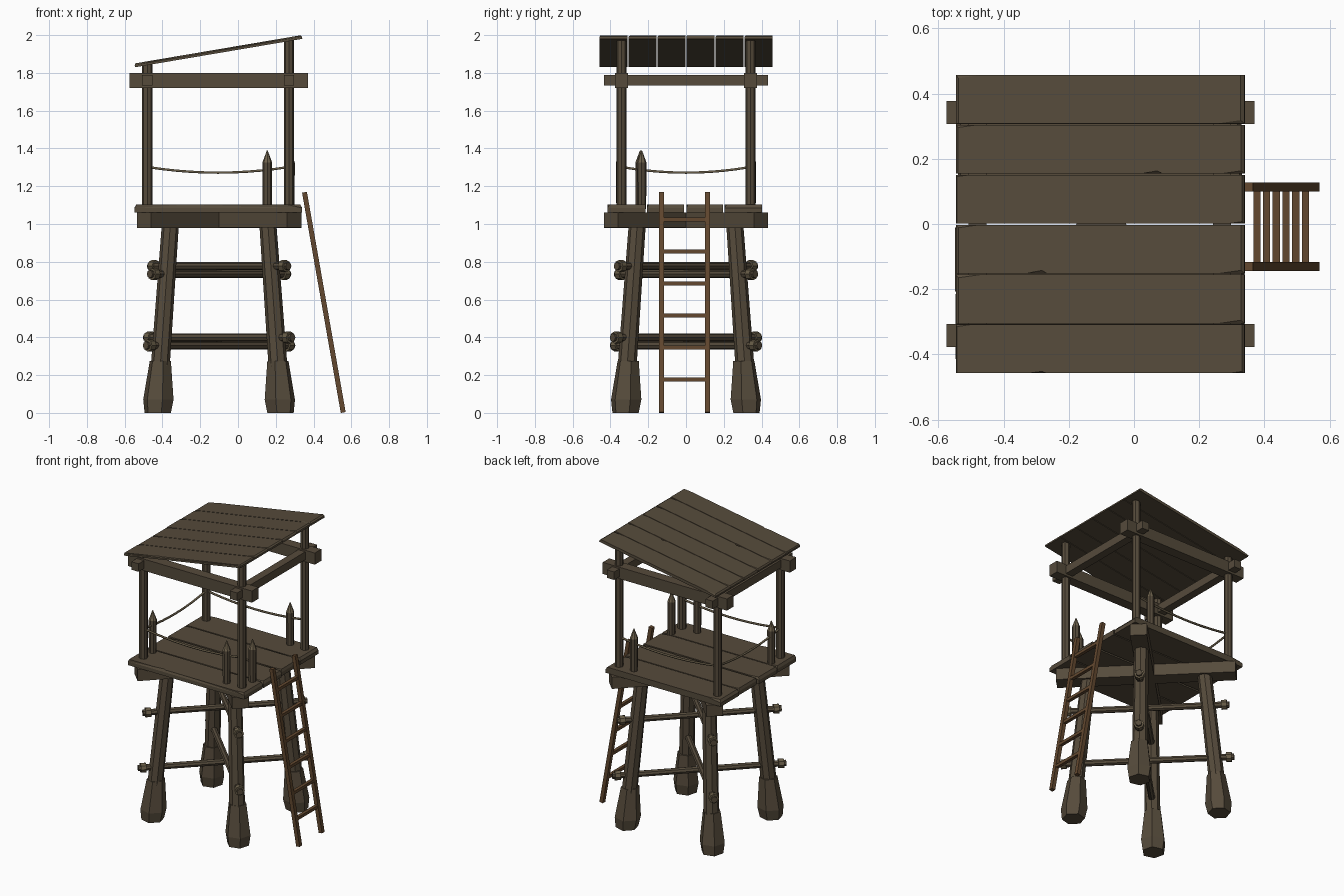
import bpy, bmesh, math, random
from mathutils import Vector, Matrix

random.seed(4)
if "Cube" in bpy.data.objects:
    bpy.data.objects.remove(bpy.data.objects["Cube"])


def material(name, rgb):
    m = bpy.data.materials.new(name)
    m.use_nodes = True
    m.diffuse_color = (*rgb, 1)
    m.node_tree.nodes["Principled BSDF"].inputs["Base Color"].default_value = (*rgb, 1)
    return m


WOOD = material("weathered wood", (0.092, 0.070, 0.044))
LADDER = material("ladder wood", (0.122, 0.064, 0.028))
PALE = material("pale cut wood", (0.16, 0.125, 0.075))
ROPE = material("rope", (0.14, 0.11, 0.065))
CX = -0.1  # tower axis


def finish(name, bm, *mats):
    bmesh.ops.recalc_face_normals(bm, faces=bm.faces)
    me = bpy.data.meshes.new(name)
    bm.to_mesh(me)
    bm.free()
    ob = bpy.data.objects.new(name, me)
    bpy.context.collection.objects.link(ob)
    for m in mats:
        me.materials.append(m)
    return ob


def aim(a, b):
    """Frame whose z axis runs from a to b, placed at the middle."""
    a, b = Vector(a), Vector(b)
    d = (b - a).normalized()
    side = Vector((0, 0, 1)).cross(d)
    x = side.normalized() if side.length > 1e-4 else Vector((1, 0, 0))
    rot = Matrix((x, d.cross(x), d)).transposed().to_4x4()
    return Matrix.Translation((a + b) / 2) @ rot, (b - a).length


def beam(name, a, b, w, h, mat=WOOD):
    frame, length = aim(a, b)
    bm = bmesh.new()
    bmesh.ops.create_cube(bm, size=1, matrix=frame @ Matrix.Diagonal((w, h, length, 1)))
    return finish(name, bm, mat)


def log(name, a, b, r1, r2=None, sides=8, mat=WOOD):
    frame, length = aim(a, b)
    bm = bmesh.new()
    bmesh.ops.create_cone(bm, cap_ends=True, segments=sides, radius1=r1,
                          radius2=r1 if r2 is None else r2, depth=length, matrix=frame)
    return finish(name, bm, mat)


def lathe(name, profile, sides, *mats, turn=0.0, lean=(0, 0)):
    """Stack of polygon rings (radius, height), capped; the last band uses the last material."""
    bm = bmesh.new()
    rings = []
    for r, z in profile:
        rings.append([bm.verts.new((r * math.cos(turn + math.tau * i / sides) + lean[0] * z,
                                    r * math.sin(turn + math.tau * i / sides) + lean[1] * z, z))
                      for i in range(sides)])
    for k, (lo, hi) in enumerate(zip(rings, rings[1:])):
        for i in range(sides):
            j = (i + 1) % sides
            f = bm.faces.new((lo[i], lo[j], hi[j], hi[i]))
            f.material_index = len(mats) - 1 if k == len(rings) - 2 else 0
    bm.faces.new(rings[0])
    bm.faces.new(rings[-1])
    return finish(name, bm, *mats)


def plank(name, x0, x1, y0, y1, thick):
    """Board along x whose top edge is chipped at two corners and one side."""
    def outline(chip):
        c = chip * random.uniform(0.6, 1.4)
        mid = x0 + (x1 - x0) * random.choice((0.3, 0.5, 0.7))
        return [(x0 + c, y0), (mid - 6 * chip, y0), (mid, y0 + c), (mid + 2 * chip, y0),
                (x1 - 8 * c, y0), (x1 - c, y0 + c), (x1 - c, y1), (x0 + 8 * c, y1), (x0 + c, y1 - c)]
    bm = bmesh.new()
    w = y1 - y0
    base = [(x0, y0), (x1, y0), (x1, y1), (x0, y1)]
    low = [bm.verts.new((x, y, 0)) for x, y in base]
    mid = [bm.verts.new((x, y, thick * 0.6)) for x, y in base]
    top = [bm.verts.new((x, y, thick)) for x, y in outline(w * 0.05)]
    bm.faces.new(low)
    for i in range(4):
        bm.faces.new((low[i], low[(i + 1) % 4], mid[(i + 1) % 4], mid[i]))
    bm.faces.new(top)
    # Join the plain lower rim to the chipped upper rim
    bm.faces.new([mid[0], mid[1], *top[4::-1]])
    bm.faces.new([mid[1], top[5], top[4]])
    bm.faces.new([mid[1], mid[2], top[6], top[5]])
    bm.faces.new([mid[2], mid[3], top[7], top[6]])
    bm.faces.new([mid[3], top[8], top[7]])
    bm.faces.new([mid[3], mid[0], top[0], top[8]])
    bmesh.ops.triangulate(bm, faces=bm.faces)
    return finish(name, bm, WOOD)


# Legs leaning inwards, with faceted stump feet
for sx in (-1, 1):
    for sy in (-1, 1):
        log("leg", (CX + sx * 0.322, sy * 0.322, 0.1), (CX + sx * 0.258, sy * 0.258, 1.0), 0.051, 0.045)
        foot = lathe("foot", [(0.072, 0), (0.083, 0.07), (0.058, 0.275)], 6, WOOD,
                     turn=math.atan2(sy, sx), lean=(-sx * 0.05, -sy * 0.05))
        foot.location = (CX + sx * 0.325, sy * 0.32, 0)

# Crossed diagonal braces through the legs, with bound ends, and crossed deck beams
for s, step in ((1, 0.0), (-1, 0.042)):
    d = Vector((1, s, 0)).normalized()
    for z, half in ((0.357, 0.55), (0.735, 0.52)):
        mid = Vector((CX, 0, z + step))
        log("brace", mid - d * half, mid + d * half, 0.021)
        for e in (-1, 1):
            out = d * e
            log("brace_binding", mid + out * (half - 0.05), mid + out * (half - 0.015), 0.032, mat=ROPE)
    mid = Vector((CX, 0, 1.02))
    beam("deck_beam", mid - d * 0.562, mid + d * 0.562, 0.106, 0.08 - step * 0.02)

# Deck of four boards
for y0, y1 in ((-0.415, -0.215), (-0.207, -0.01), (0.003, 0.195), (0.203, 0.402)):
    x0, x1 = -0.55 + random.uniform(0, 0.012), 0.34 - random.uniform(0, 0.012)
    plank("deck_board", x0, x1, y0, y1, 0.042).location.z = 1.06

# Posts and the frame under the roof
PX, PY = (-0.48, 0.27), 0.342
for x, top in zip(PX, (1.85, 1.975)):
    for y in (-PY, PY):
        log("post", (x, y, 1.07), (x, y, top), 0.027)
    beam("cross_rail", (x, -0.435, 1.762), (x, 0.435, 1.762), 0.055, 0.055)
for y in (-PY, PY):
    beam("long_rail", (-0.575, y, 1.76), (0.37, y, 1.76), 0.07, 0.08)

# Sloping roof of six boards
for i in range(6):
    y0 = -0.46 + i * 0.1533
    board = plank("roof_board", 0, 0.898, y0 + 0.002, y0 + 0.151, 0.02)
    board.location = (-0.545, 0, 1.83)
    board.rotation_euler.y = -math.atan(0.1695)

# Sharpened stakes on the deck
for x, y in ((0.155, -0.345), (0.155, 0.345), (0.275, -0.235), (-0.48, -0.242)):
    stake = lathe("stake", [(0.024, 1.08), (0.026, 1.325), (0.002, 1.39)], 8, WOOD, PALE)
    stake.location = (x, y, 0)


def rope(name, points):
    cu = bpy.data.curves.new(name, "CURVE")
    cu.dimensions = "3D"
    cu.bevel_depth, cu.bevel_resolution = 0.007, 1
    cu.use_fill_caps = True
    sp = cu.splines.new("POLY")
    sp.points.add(len(points) - 1)
    for p, co in zip(sp.points, points):
        p.co = (*co, 1)
    cu.materials.append(ROPE)
    bpy.context.collection.objects.link(bpy.data.objects.new(name, cu))


# Sagging ropes on the three sides without the ladder
corners = [(PX[1], -PY), (PX[0], -PY), (PX[0], PY), (PX[1], PY)]
for a, b in zip(corners, corners[1:]):
    ts = [i / 10 for i in range(11)]
    rope("rope_rail", [(a[0] + (b[0] - a[0]) * t, a[1] + (b[1] - a[1]) * t,
                        1.302 - 0.03 * (1 - (2 * t - 1) ** 2)) for t in ts])

# Leaning ladder
foot_x, head_x, head_z = 0.557, 0.352, 1.168
for y in (-0.13, 0.114):
    beam("ladder_rail", (foot_x, y, 0.002), (head_x, y, head_z), 0.028, 0.026, LADDER)
for i in range(6):
    z = 0.177 + i * 0.1695
    x = foot_x + (head_x - foot_x) * z / head_z
    beam("ladder_rung", (x, -0.13, z), (x, 0.114, z), 0.022, 0.02, LADDER)
